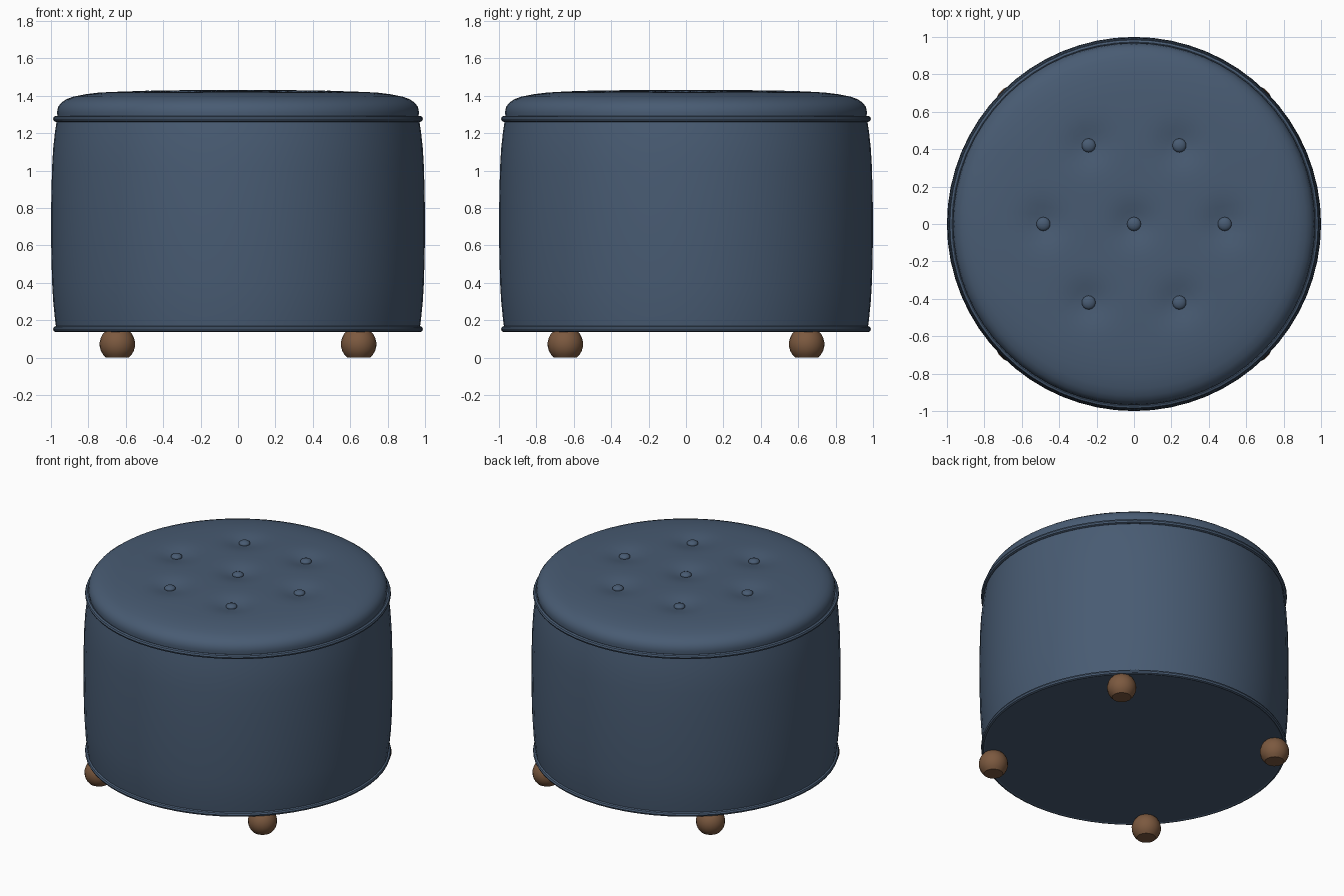
import bpy, bmesh, math
from math import sin, cos, pi

if "Cube" in bpy.data.objects:
    bpy.data.objects.remove(bpy.data.objects["Cube"])

SEG = 64
DIMPLES = [(0, 0)] + [(0.485 * cos(k * pi / 3), 0.485 * sin(k * pi / 3)) for k in range(6)]


def material(name, rgb):
    m = bpy.data.materials.new(name)
    m.diffuse_color = (*rgb, 1)
    m.use_nodes = True
    m.node_tree.nodes["Principled BSDF"].inputs["Base Color"].default_value = m.diffuse_color
    return m


FABRIC = material("blue fabric", (0.065, 0.105, 0.17))
WOOD = material("brown wood", (0.20, 0.10, 0.05))


def lathe(name, profile, mat, seg=SEG, loc=(0, 0, 0), height=None):
    """Revolve (r, z) points about z, capping open ends; r = 0 becomes a pole."""
    bm = bmesh.new()
    rings = []
    for r, z in profile:
        n = 1 if r == 0 else seg
        ring = []
        for i in range(n):
            x, y = r * cos(2 * pi * i / seg), r * sin(2 * pi * i / seg)
            ring.append(bm.verts.new((x, y, z - (height(x, y) if height else 0))))
        rings.append(ring)
    for a, b in zip(rings, rings[1:]):
        for i in range(seg):
            j = (i + 1) % seg
            if len(a) == 1:
                bm.faces.new((a[0], b[j], b[i]))
            elif len(b) == 1:
                bm.faces.new((a[i], a[j], b[0]))
            else:
                bm.faces.new((a[i], a[j], b[j], b[i]))
    if len(rings[0]) > 1:
        bm.faces.new(rings[0][::-1])
    if len(rings[-1]) > 1:
        bm.faces.new(rings[-1])
    bmesh.ops.recalc_face_normals(bm, faces=bm.faces)
    me = bpy.data.meshes.new(name)
    bm.to_mesh(me)
    bm.free()
    ob = bpy.data.objects.new(name, me)
    bpy.context.collection.objects.link(ob)
    ob.location = loc
    finish(ob, mat)
    return ob


def finish(ob, mat):
    ob.data.materials.append(mat)
    bpy.ops.object.select_all(action='DESELECT')
    ob.select_set(True)
    bpy.context.view_layer.objects.active = ob
    bpy.ops.object.shade_smooth_by_angle(angle=math.radians(40))


# Bulging drum body
lathe("body", [(0.97, 0.14), (0.978, 0.2), (0.988, 0.3), (0.994, 0.4), (0.998, 0.55), (1.0, 0.7),
               (0.998, 0.87), (0.994, 1.02), (0.988, 1.12), (0.978, 1.21), (0.968, 1.275)], FABRIC)


# Padded top cushion, dimpled where the buttons pull it in
def dimple(x, y):
    return sum(0.028 * math.exp(-((x - a) ** 2 + (y - b) ** 2) / 0.011) for a, b in DIMPLES)


edge = [(0.962, 1.27), (0.968, 1.31), (0.962, 1.34), (0.945, 1.362), (0.92, 1.38),
        (0.88, 1.395), (0.82, 1.407), (0.75, 1.416)]
inner = [(0.7 - 0.035 * i, 1.43 - 0.022 * (0.7 - 0.035 * i) ** 4 / 0.7 ** 2) for i in range(20)]
lathe("cushion", edge + inner + [(0, 1.43)], FABRIC, height=dimple)

# Piping around the top and bottom seams
for name, z in (("top_piping", 1.276), ("bottom_piping", 0.152)):
    bpy.ops.mesh.primitive_torus_add(location=(0, 0, z), major_radius=0.973, minor_radius=0.016,
                                     major_segments=SEG, minor_segments=8)
    ob = bpy.context.object
    ob.name = name
    finish(ob, FABRIC)

# Tufting buttons
for k, (x, y) in enumerate(DIMPLES):
    bpy.ops.mesh.primitive_uv_sphere_add(segments=16, ring_count=8, radius=0.037, location=(x, y, 1.407))
    ob = bpy.context.object
    ob.name = f"button_{k + 1}"
    ob.scale.z = 0.55
    finish(ob, FABRIC)

# Ball feet, flattened underneath
R, CZ = 0.095, 0.072
start = math.asin(-CZ / R)
ball = [(R * cos(t), CZ + R * sin(t)) for t in (start + (pi / 2 - start) * i / 10 for i in range(10))]
for k, (sx, sy) in enumerate(((-1, -1), (1, -1), (1, 1), (-1, 1))):
    lathe(f"foot_{k + 1}", ball + [(0, CZ + R)], WOOD, seg=20, loc=(0.645 * sx, 0.645 * sy, 0))
